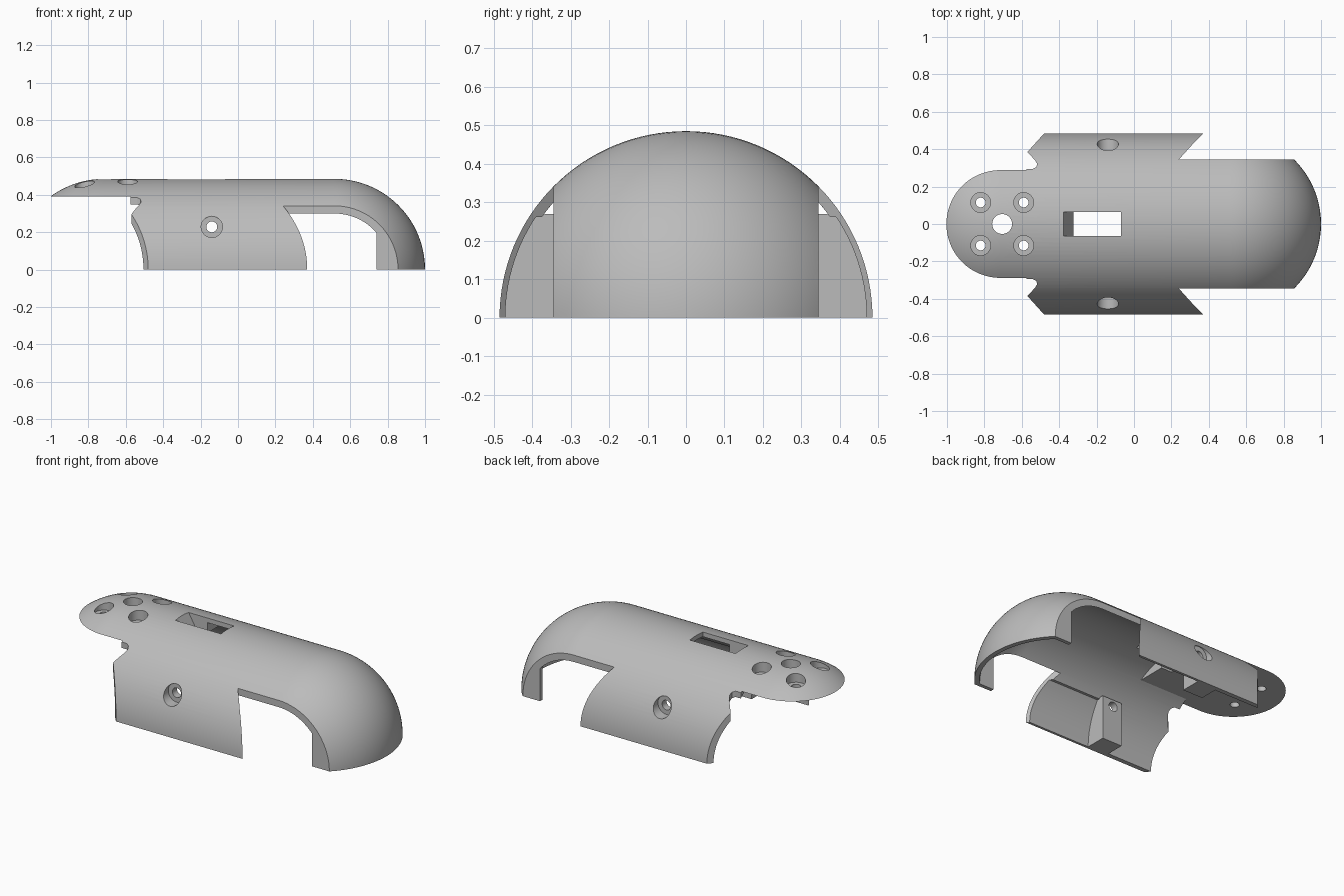
import bpy, bmesh, math
from mathutils import Vector

cube = bpy.data.objects.get("Cube")
if cube:
    bpy.data.objects.remove(cube)

R, R_IN = 0.485, 0.457          # outer and inner shell radius
DOME_X, TONGUE_X = 0.515, -0.715
SIDE_Y = 0.345                  # flat cheeks of the nose
TONGUE_Z = 0.39                 # flat underside of the tongue


def finish(name, bm):
    bmesh.ops.recalc_face_normals(bm, faces=bm.faces)
    mesh = bpy.data.meshes.new(name)
    bm.to_mesh(mesh)
    bm.free()
    obj = bpy.data.objects.new(name, mesh)
    bpy.context.collection.objects.link(obj)
    return obj


def prism(name, points, axis, low, high):
    """Extrude a 2D outline along one axis."""
    bm = bmesh.new()
    verts = []
    for p in points:
        co = list(p)
        co.insert(axis, low)
        verts.append(bm.verts.new(co))
    face = bm.faces.new(verts)
    new = bmesh.ops.extrude_face_region(bm, geom=[face])["geom"]
    move = Vector((0, 0, 0))
    move[axis] = high - low
    bmesh.ops.translate(bm, vec=move, verts=[g for g in new if isinstance(g, bmesh.types.BMVert)])
    return finish(name, bm)


def box(name, x, y, z):
    return prism(name, [(x[0], y[0]), (x[1], y[0]), (x[1], y[1]), (x[0], y[1])], 2, *z)


def disc(a, b, r, n=40):
    return [(a + r * math.cos(2 * math.pi * i / n), b + r * math.sin(2 * math.pi * i / n))
            for i in range(n)]


def capped_disc(r, top, n=96):
    """Circle in the yz plane cut flat at a height."""
    a = math.asin(top / r)
    sweep = math.pi + 2 * a
    return [(r * math.cos(a - sweep * i / n), r * math.sin(a - sweep * i / n)) for i in range(n + 1)]


def capsule(name, r, left, round_left, segs=128, arc=28):
    """Revolve a rounded profile about the x axis."""
    quarter = [math.pi / 2 * i / arc for i in range(arc + 1)]
    prof = [(DOME_X + r * math.cos(t), r * math.sin(t)) for t in quarter]
    if round_left:
        prof += [(left - r * math.sin(t), r * math.cos(t)) for t in quarter]
    else:
        prof += [(left, r), (left, 0)]
    bm = bmesh.new()
    vs = [bm.verts.new((x, 0, max(z, 0))) for x, z in prof]
    edges = [bm.edges.new(pair) for pair in zip(vs, vs[1:])]
    bmesh.ops.spin(bm, geom=vs + edges, cent=(0, 0, 0), axis=(1, 0, 0),
                   angle=2 * math.pi, steps=segs, use_merge=True)
    bmesh.ops.remove_doubles(bm, verts=bm.verts, dist=1e-5)
    return finish(name, bm)


def boolean(target, tool, operation="DIFFERENCE"):
    mod = target.modifiers.new("cut", "BOOLEAN")
    mod.operation, mod.solver, mod.object = operation, "EXACT", tool
    bpy.context.view_layer.objects.active = target
    bpy.ops.object.modifier_apply(modifier=mod.name)
    bpy.data.objects.remove(tool)


# Outer solid: capsule trimmed by the plan outline
half = [(1.1, SIDE_Y), (0.24, SIDE_Y), (0.30, 0.412), (0.37, R), (0.385, 0.6), (-0.48, 0.6),
        (-0.48, R), (-0.57, 0.385), (-0.53, 0.342), (-0.518, 0.322), (-0.522, 0.305),
        (-0.54, 0.295), (-1.1, 0.295)]
plan = half + [(x, -y) for x, y in reversed(half)]
shell = capsule("shell", R, TONGUE_X, True)
boolean(shell, prism("plan_trim", plan, 2, 0, 0.7), "INTERSECT")

# Cavity, keeping the nose cheeks and the screw bosses solid
cavity = capsule("cavity", R_IN, -0.25, False)
cheek = [(0.74, -0.6), (0.74, 0.265), (0.72, 0.285), (0.70, 0.31), (0.70, 0.6), (1.1, 0.6), (1.1, -0.6)]
for s in (-1, 1):
    y_in, y_out = sorted((s * 0.322, s * 0.6))
    boolean(cavity, prism("cheek", cheek, 1, y_in, y_out))
    y_in, y_out = sorted((s * SIDE_Y, s * 0.6))
    boolean(cavity, box("boss", (-0.2, -0.065), (y_in, y_out), (-0.6, 0.27)))
boolean(shell, cavity)

# Rear cavity below the solid tongue, and thinned pockets in the side walls
boolean(shell, prism("rear_cavity", capped_disc(R_IN, TONGUE_Z), 0, -0.6, -0.2))
boolean(shell, box("tongue_underside", (-1.3, -0.575), (-0.6, 0.6), (-0.2, TONGUE_Z)))
boolean(shell, prism("wall_pocket", capped_disc(0.47, 0.262), 0, -0.065, 0.5))

# Top slot with a slanted rear end
slot = [(-0.38, 0.488), (-0.32, 0.385), (-0.32, 0.3), (-0.07, 0.3), (-0.07, 0.6), (-0.38, 0.6)]
boolean(shell, prism("slot", slot, 1, -0.063, 0.063))

# Tongue holes: one plain centre hole and four counterbored ones
boolean(shell, prism("centre_hole", disc(-0.705, 0, 0.053), 2, 0.2, 0.6))
for x in (-0.82, -0.59):
    for y in (-0.115, 0.115):
        boolean(shell, prism("screw_hole", disc(x, y, 0.026), 2, 0.2, 0.6))
        boolean(shell, prism("counterbore", disc(x, y, 0.053), 2, 0.42, 0.6))

# Side screw holes through the bosses
for s in (-1, 1):
    for radius, depth in ((0.029, 0.3), (0.057, 0.388)):
        low, high = sorted((s * depth, s * 0.6))
        boolean(shell, prism("side_hole", disc(-0.14, 0.228, radius), 1, low, high))

# Material and shading
grey = bpy.data.materials.new("plain grey")
grey.use_nodes = True
colour = (0.5, 0.5, 0.5, 1)
grey.diffuse_color = colour
grey.node_tree.nodes["Principled BSDF"].inputs["Base Color"].default_value = colour
shell.data.materials.clear()
shell.data.materials.append(grey)
for poly in shell.data.polygons:
    poly.material_index = 0
bpy.ops.object.select_all(action="DESELECT")
shell.select_set(True)
bpy.context.view_layer.objects.active = shell
bpy.ops.object.shade_smooth_by_angle(angle=math.radians(25))
